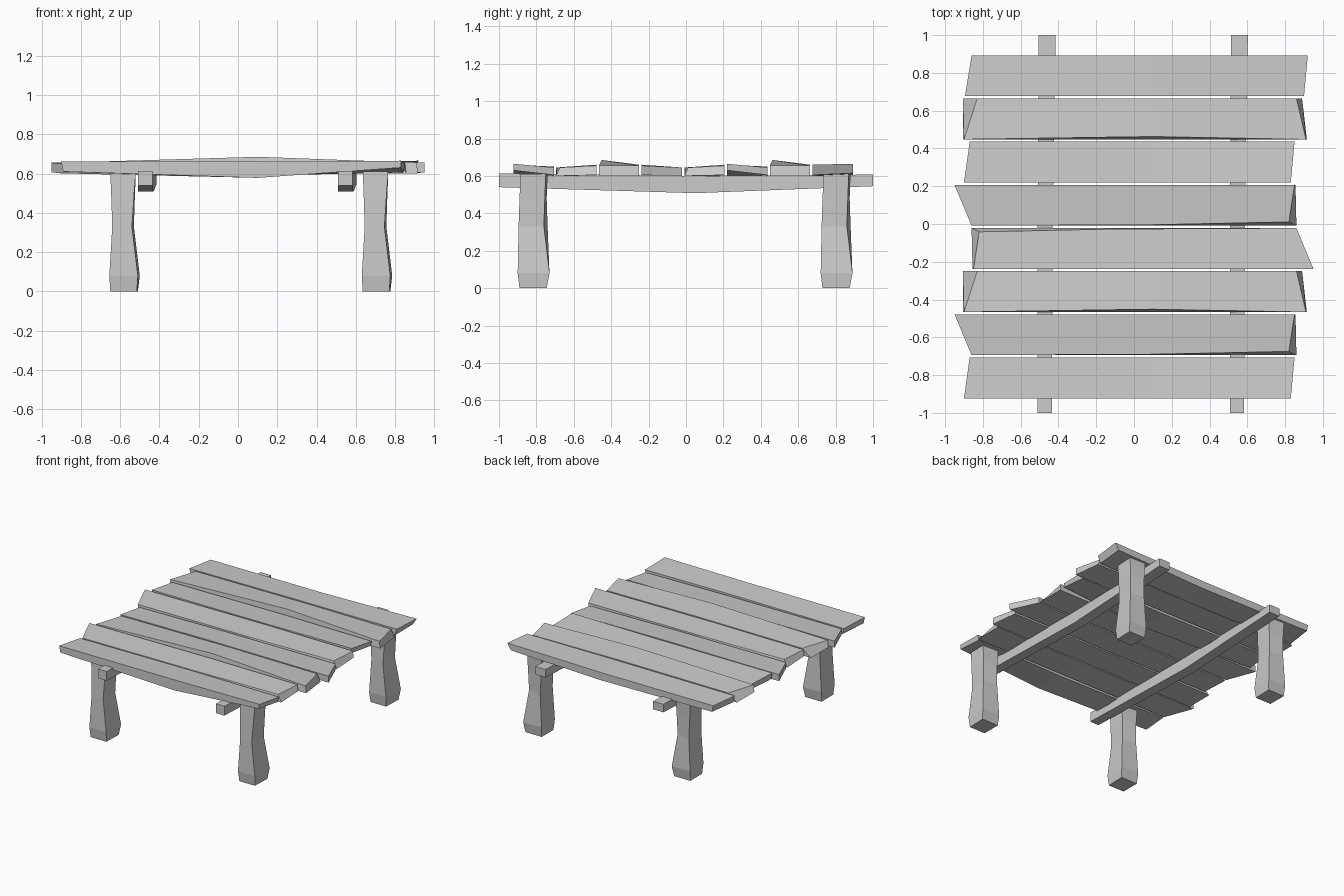
import bpy
import bmesh
from math import pi

cube = bpy.data.objects.get("Cube")
if cube:
    bpy.data.objects.remove(cube, do_unlink=True)

wood = bpy.data.materials.new("weathered grey wood")
wood.use_nodes = True
wood.diffuse_color = (0.6, 0.6, 0.6, 1)
wood.node_tree.nodes["Principled BSDF"].inputs["Base Color"].default_value = (0.6, 0.6, 0.6, 1)


def loft(name, rings, location=(0, 0, 0), turn=0):
    """Skin a chain of four-cornered rings into a closed, flat-shaded timber."""
    bm = bmesh.new()
    loops = [[bm.verts.new(point) for point in ring] for ring in rings]
    for a, b in zip(loops, loops[1:]):
        for i in range(4):
            j = (i + 1) % 4
            bm.faces.new((a[i], a[j], b[j], b[i]))
    bm.faces.new(loops[0])
    bm.faces.new(loops[-1])
    bmesh.ops.recalc_face_normals(bm, faces=bm.faces)
    mesh = bpy.data.meshes.new(name)
    bm.to_mesh(mesh)
    bm.free()
    mesh.materials.append(wood)
    obj = bpy.data.objects.new(name, mesh)
    obj.location = location
    obj.rotation_euler.z = turn
    bpy.context.collection.objects.link(obj)
    return obj


# Plank cuts: left, middle and right sections, each with the x and z of its
# corners (top front, top back, bottom back, bottom front) and a top front inset
MIDDLE = (.1, .1, .1, .1)
BOWED = [
    ((-.9, -.87, -.86, -.89), (.66, .645, .6, .61), 0),
    (MIDDLE, (.66, .65, .59, .578), 0),
    ((.83, .85, .84, .83), (.665, .645, .605, .63), 0),
]
POINTED = [
    ((-.86, -.95, -.95, -.86), (.645, .655, .605, .6), 0),
    (MIDDLE, (.645, .66, .6, .6), .005),
    ((.82, .85, .855, .86), (.645, .655, .605, .6), .02),
]
HUMPED = [
    ((-.9, -.83, -.905, -.905), (.655, .655, .6, .6), 0),
    (MIDDLE, (.685, .66, .6, .6), .015),
    ((.91, .86, .89, .915), (.655, .655, .6, .6), 0),
]
SPLAYED = [
    ((-.895, -.86, -.85, -.88), (.655, .65, .6, .6), 0),
    (MIDDLE, (.66, .65, .59, .59), 0),
    ((.9, .92, .89, .88), (.66, .665, .615, .605), 0),
]


def plank(name, cut, y, turn=0):
    half = .108
    rings = []
    for xs, zs, inset in cut:
        ys = (inset - half, half, half, -half)
        rings.append(list(zip(xs, ys, zs)))
    loft(name, rings, (0, y, 0), turn)


# Table top
layout = [(BOWED, 0), (POINTED, 0), (HUMPED, 0), (POINTED, pi),
          (POINTED, 0), (BOWED, 0), (HUMPED, 0), (SPLAYED, 0)]
for index, (cut, turn) in enumerate(layout):
    plank(f"plank_{index + 1}", cut, -.815 + index * .2285, turn)

# Sagging support beams: y, left, right, bottom, top
BEAM = [
    (-1, -.04, .035, .54, .613),
    (.05, -.04, .04, .508, .6),
    (1, -.035, .055, .545, .607),
]
# Waisted legs: z, left, right front, right back, front, back left, back right
LEG = [
    (0, -.07, .065, .07, -.075, .07, .07),
    (.08, -.075, .07, .08, -.085, .08, .085),
    (.33, -.06, .04, .05, -.08, .075, .055),
    (.48, -.065, .05, .055, -.075, .07, .06),
    (.61, -.07, .06, .06, -.07, .075, .065),
]
beam_rings = [[(l, y, b), (r, y, b), (r, y, t), (l, y, t)] for y, l, r, b, t in BEAM]
leg_rings = [[(l, f, z), (rf, f, z), (rb, br, z), (l, bl, z)]
             for z, l, rf, rb, f, bl, br in LEG]

for side, beam_x, leg_x in (("right", -.47, -.58), ("left", .548, .705)):
    loft(f"{side}_beam", beam_rings, (beam_x, 0, 0))
    for end, leg_y in (("front", -.815), ("back", .805)):
        loft(f"{end}_{side}_leg", leg_rings, (leg_x, leg_y, 0))
